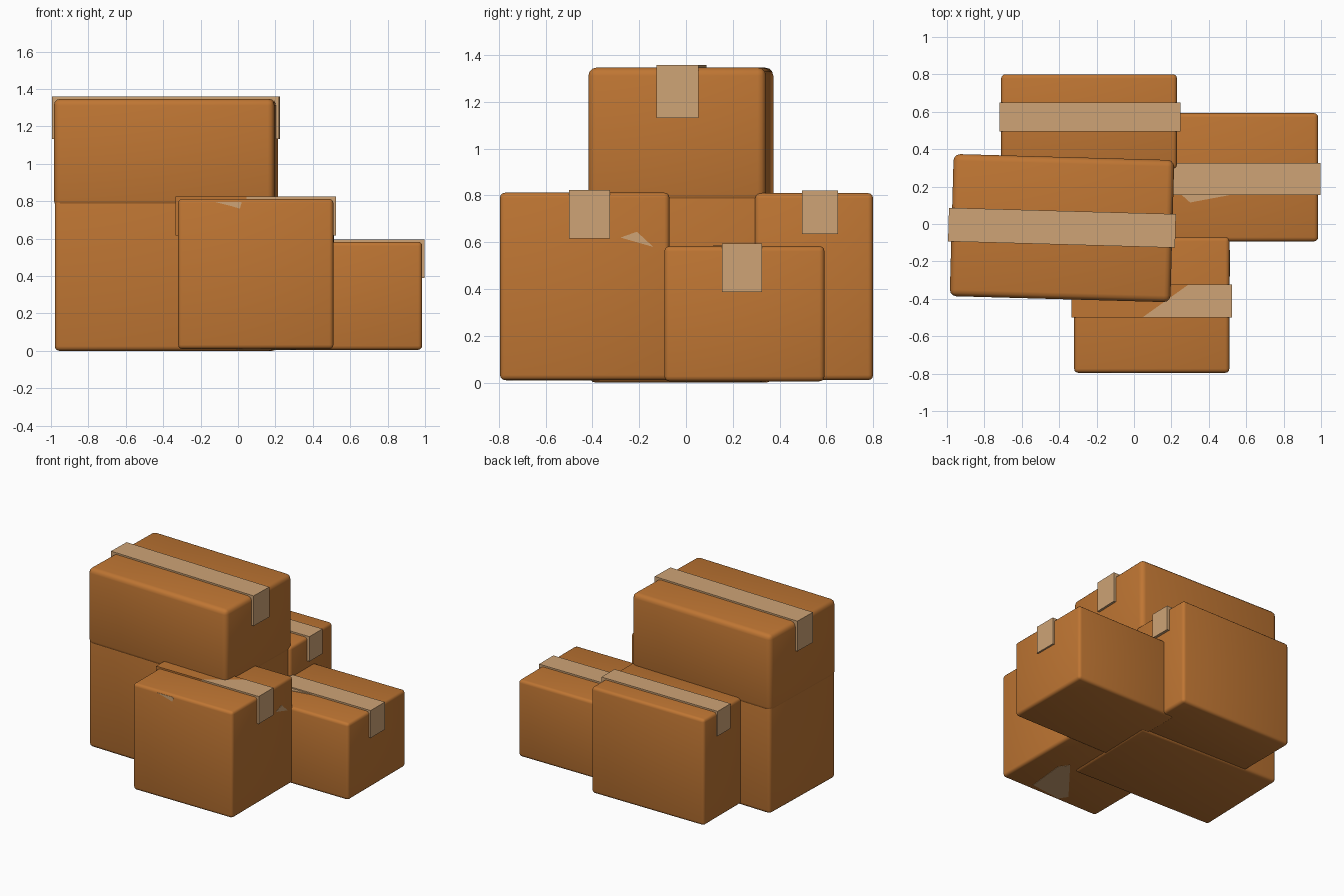
import bpy
import bmesh
from math import radians
from mathutils import Vector, Matrix

default_cube = bpy.data.objects.get("Cube")
if default_cube:
    bpy.data.objects.remove(default_cube, do_unlink=True)


def make_material(name, color):
    material = bpy.data.materials.new(name)
    material.use_nodes = True
    material.diffuse_color = color
    shader = material.node_tree.nodes["Principled BSDF"]
    shader.inputs["Base Color"].default_value = color
    shader.inputs["Roughness"].default_value = 0.8
    return material


CARDBOARD = make_material("cardboard brown", (0.52, 0.18, 0.033, 1))
TAPE = make_material("tape beige", (0.62, 0.37, 0.18, 1))


def add_object(name, bm, material, location=(0, 0, 0), turn=0):
    bmesh.ops.recalc_face_normals(bm, faces=bm.faces)
    mesh = bpy.data.meshes.new(name)
    bm.to_mesh(mesh)
    bm.free()
    mesh.materials.append(material)
    obj = bpy.data.objects.new(name, mesh)
    obj.location = location
    obj.rotation_euler.z = radians(turn)
    bpy.context.collection.objects.link(obj)
    return obj


def carton(name, center, size, bottom, top, bevel=0.022, turn=0):
    """Closed box with softly rounded edges."""
    bm = bmesh.new()
    bmesh.ops.create_cube(bm, size=1)
    bmesh.ops.scale(bm, vec=(size[0], size[1], top - bottom), verts=bm.verts)
    bmesh.ops.bevel(bm, geom=bm.edges[:], offset=bevel, segments=3,
                    profile=0.5, affect='EDGES')
    obj = add_object(name, bm, CARDBOARD,
                     (center[0], center[1], (bottom + top) / 2), turn)
    bpy.ops.object.select_all(action='DESELECT')
    obj.select_set(True)
    bpy.context.view_layer.objects.active = obj
    bpy.ops.object.shade_smooth_by_angle(angle=radians(40))


def prism(name, points, direction, material, location=(0, 0, 0), turn=0):
    """Flat outline extruded along a direction."""
    bm = bmesh.new()
    face = bm.faces.new([bm.verts.new(p) for p in points])
    extruded = bmesh.ops.extrude_face_region(bm, geom=[face])
    moved = [v for v in extruded["geom"] if isinstance(v, bmesh.types.BMVert)]
    bmesh.ops.translate(bm, vec=direction, verts=moved)
    return add_object(name, bm, material, location, turn)


def tape_strip(name, center, length, width, top, drop, turn=0):
    """Strip over the lid with a flap folded down each end."""
    thick = 0.012
    half = length / 2
    outline = [(-half - thick, -drop), (-half - thick, thick),
               (half + thick, thick), (half + thick, -drop),
               (half - thick, -drop), (half - thick, -thick),
               (thick - half, -thick), (thick - half, -drop)]
    points = [(x, -width / 2, z) for x, z in outline]
    return prism(name, points, (0, width, 0), TAPE,
                 (center[0], center[1], top), turn)


# Tall stack, slightly turned
TURN = -1.6
carton("tall_lower_carton", (-0.385, -0.022), (1.17, 0.75), 0, 1.0, 0.025, TURN)
carton("tall_upper_carton", (-0.385, -0.022), (1.18, 0.76), 0.77, 1.347, 0.035, TURN)
tape_strip("tall_carton_tape", (-0.385, -0.02), 1.19, 0.18, 1.347, 0.215, TURN)

# Rear carton
carton("rear_carton", (-0.24, 0.548), (0.94, 0.505), 0.01, 0.81)
tape_strip("rear_carton_tape", (-0.235, 0.573), 0.945, 0.155, 0.81, 0.175)

# Low side carton
carton("low_carton", (0.56, 0.25), (0.85, 0.685), 0.005, 0.583)
tape_strip("low_carton_tape", (0.56, 0.24), 0.852, 0.17, 0.583, 0.195)

# Front carton, whose tape is brown at the far end
carton("front_carton", (0.095, -0.433), (0.83, 0.725), 0.01, 0.812)
front_tape = tape_strip("front_carton_tape", (0.095, -0.412), 0.832, 0.175, 0.812, 0.195)
front_tape.data.materials.append(CARDBOARD)
bm = bmesh.new()
bm.from_mesh(front_tape.data)
slant = Vector((1, -1.4, 0))
bmesh.ops.bisect_plane(bm, geom=bm.verts[:] + bm.edges[:] + bm.faces[:],
                       plane_co=(-0.05, -0.0875, 0), plane_no=slant)
for face in bm.faces:
    offset = face.calc_center_median() - Vector((-0.05, -0.0875, 0))
    face.material_index = 1 if offset.dot(slant) < 0 else 0
bm.to_mesh(front_tape.data)
bm.free()

# Stray tape-coloured patches
prism("front_patch", [(-0.12, -0.796, 0.795), (0.02, -0.796, 0.795),
                      (0.01, -0.796, 0.76), (-0.04, -0.796, 0.775)],
      (0, 0.004, 0), TAPE)
prism("side_patch", [(0.508, -0.28, 0.62), (0.508, -0.21, 0.645),
                     (0.508, -0.14, 0.58)],
      (0.004, 0, 0), TAPE)
prism("low_lid_patch", [(0.25, 0.16, 0.582), (0.54, 0.16, 0.582),
                        (0.3, 0.115, 0.582)],
      (0, 0, 0.004), TAPE)
prism("underside_patch", [(0.28, -0.74, 0.008), (0.31, -0.44, 0.008),
                          (0.26, -0.37, 0.008), (-0.01, -0.71, 0.008),
                          (0.03, -0.77, 0.008)],
      (0, 0, 0.004), TAPE)
